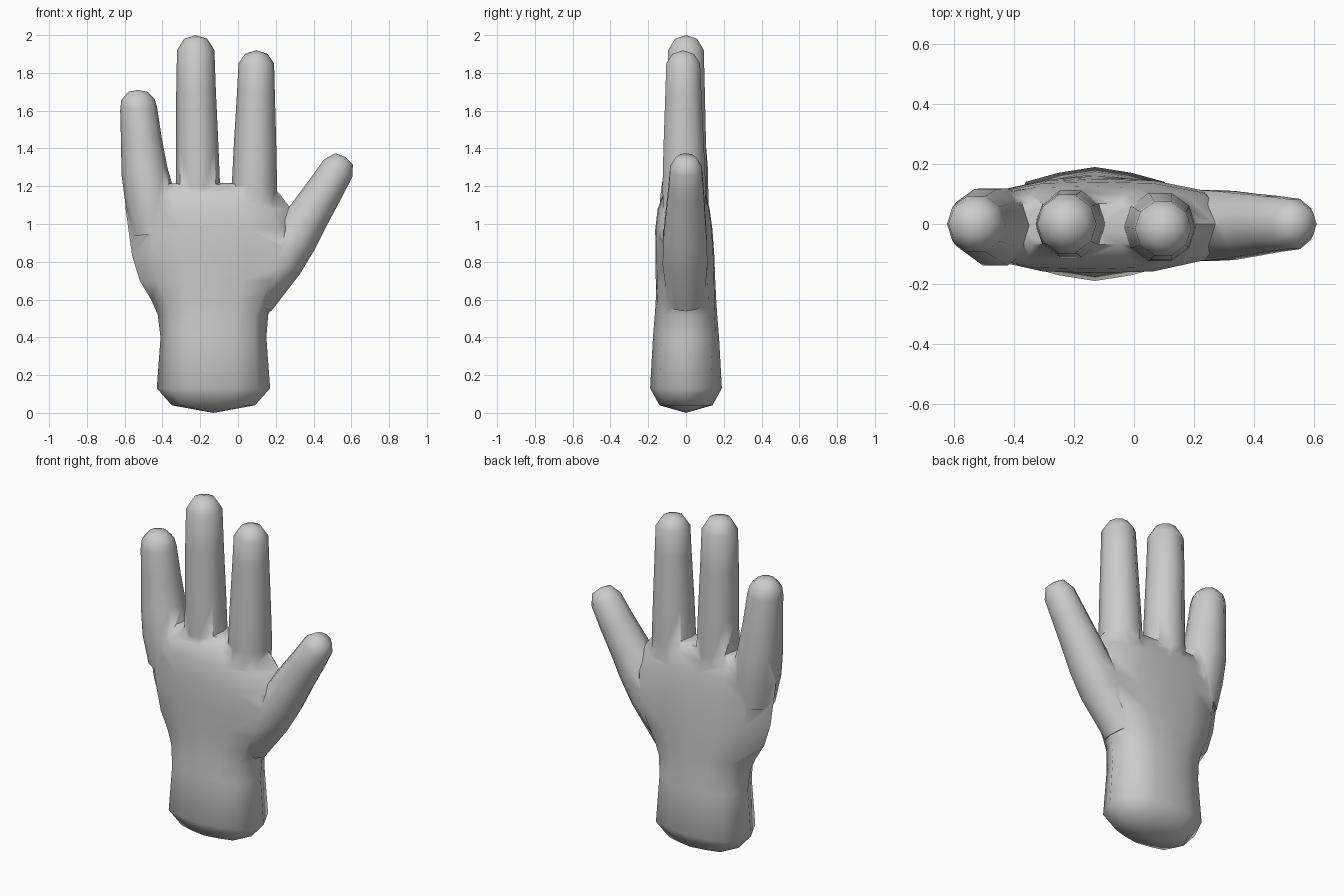
import bpy, bmesh, math
from mathutils import Vector

if "Cube" in bpy.data.objects:
    bpy.data.objects.remove(bpy.data.objects["Cube"])

skin = bpy.data.materials.new("light grey")
skin.diffuse_color = (0.6, 0.6, 0.6, 1)
skin.use_nodes = True
skin.node_tree.nodes["Principled BSDF"].inputs["Base Color"].default_value = skin.diffuse_color


def loft(name, rings, start, end):
    """Bridge equal-sized rings and close both ends with a centre point."""
    bm = bmesh.new()
    loops = [[bm.verts.new(p) for p in ring] for ring in rings]
    n = len(loops[0])
    for a, b in zip(loops, loops[1:]):
        for i in range(n):
            j = (i + 1) % n
            bm.faces.new((a[i], a[j], b[j], b[i]))
    for loop, tip in ((loops[0], start), (loops[-1], end)):
        v = bm.verts.new(tip)
        for i in range(n):
            bm.faces.new((loop[i], loop[(i + 1) % n], v))
    bmesh.ops.recalc_face_normals(bm, faces=bm.faces)
    mesh = bpy.data.meshes.new(name)
    bm.to_mesh(mesh)
    bm.free()
    mesh.materials.append(skin)
    ob = bpy.data.objects.new(name, mesh)
    bpy.context.collection.objects.link(ob)
    return ob


def finger(name, stations, tip, sides=10):
    """Tapered tube through (x, y, z, radius) stations with a rounded tip."""
    pts = [Vector(s[:3]) for s in stations]
    rings = []
    for i, s in enumerate(stations):
        d = (pts[min(i + 1, len(pts) - 1)] - pts[max(i - 1, 0)]).normalized()
        side = Vector((d.z, 0, -d.x)).normalized()
        front = d.cross(side)
        rings.append([pts[i] + s[3] * (math.cos(a) * side + math.sin(a) * front)
                      for a in (2 * math.pi * k / sides for k in range(sides))])
    return loft(name, rings, pts[0], tip)


def palm_ring(z, left, right, front, back, v):
    """Rounded, flattened section; v is how flat the broad sides are."""
    quarter = [(1, 0), (0.77, 0.74), (0.4, v), (0, 1)]
    half = quarter + [(-x, y) for x, y in quarter[-2::-1]]
    outline = half + [(x, -y) for x, y in half[-2:0:-1]]
    cx, hw = (left + right) / 2, (right - left) / 2
    return [(cx + hw * x, y * (back if y > 0 else front), z) for x, y in outline]


# Wrist and palm: z, left, right, front depth, back depth, flatness
sections = [
    (0.04, -0.35, 0.09, 0.14, 0.14, 0.90),
    (0.13, -0.43, 0.17, 0.19, 0.19, 0.90),
    (0.40, -0.41, 0.15, 0.175, 0.175, 0.90),
    (0.52, -0.425, 0.16, 0.165, 0.165, 0.92),
    (0.60, -0.46, 0.20, 0.16, 0.16, 0.94),
    (0.70, -0.52, 0.27, 0.16, 0.155, 0.96),
    (0.83, -0.56, 0.34, 0.162, 0.15, 0.96),
    (0.97, -0.58, 0.34, 0.163, 0.14, 0.97),
    (1.08, -0.595, 0.28, 0.15, 0.125, 0.97),
    (1.16, -0.59, 0.22, 0.12, 0.105, 0.97),
    (1.21, -0.56, 0.17, 0.07, 0.07, 0.97),
]
hand = loft("hand", [palm_ring(*s) for s in sections],
            (-0.13, 0, 0.0), (-0.15, 0, 1.22))

# Fingers and thumb: x, y, z, radius
digits = [
    finger("little_finger", [
        (-0.44, -0.01, 0.95, 0.12), (-0.462, -0.01, 1.12, 0.135),
        (-0.495, 0, 1.28, 0.123), (-0.512, 0, 1.45, 0.108),
        (-0.526, 0, 1.61, 0.098), (-0.53, 0, 1.66, 0.088),
        (-0.53, 0, 1.70, 0.05)], (-0.53, 0, 1.71)),
    finger("middle_finger", [
        (-0.21, 0, 1.0, 0.11), (-0.212, 0, 1.2, 0.117),
        (-0.215, 0, 1.4, 0.112), (-0.222, 0, 1.7, 0.105),
        (-0.224, 0, 1.92, 0.099), (-0.224, 0, 1.98, 0.062)], (-0.224, 0, 2.0)),
    finger("index_finger", [
        (0.08, -0.01, 1.0, 0.115), (0.087, -0.01, 1.2, 0.12),
        (0.09, -0.012, 1.4, 0.113), (0.095, -0.014, 1.7, 0.1),
        (0.097, -0.015, 1.85, 0.094), (0.097, -0.015, 1.90, 0.06)],
        (0.097, -0.015, 1.92)),
    finger("thumb", [
        (0.09, 0, 0.59, 0.10), (0.224, -0.005, 0.805, 0.125),
        (0.304, -0.005, 0.93, 0.121), (0.383, -0.003, 1.06, 0.109),
        (0.46, 0, 1.18, 0.098), (0.53, 0, 1.295, 0.088),
        (0.562, 0, 1.345, 0.055)], (0.567, 0, 1.355)),
]

# Fuse the digits into the palm
for part in digits:
    mod = hand.modifiers.new(part.name, 'BOOLEAN')
    mod.operation = 'UNION'
    mod.solver = 'EXACT'
    mod.object = part
bpy.context.view_layer.objects.active = hand
hand.select_set(True)
for mod in list(hand.modifiers):
    bpy.ops.object.modifier_apply(modifier=mod.name)
for part in digits:
    bpy.data.objects.remove(part)
bpy.ops.object.shade_smooth_by_angle(angle=math.radians(60))
